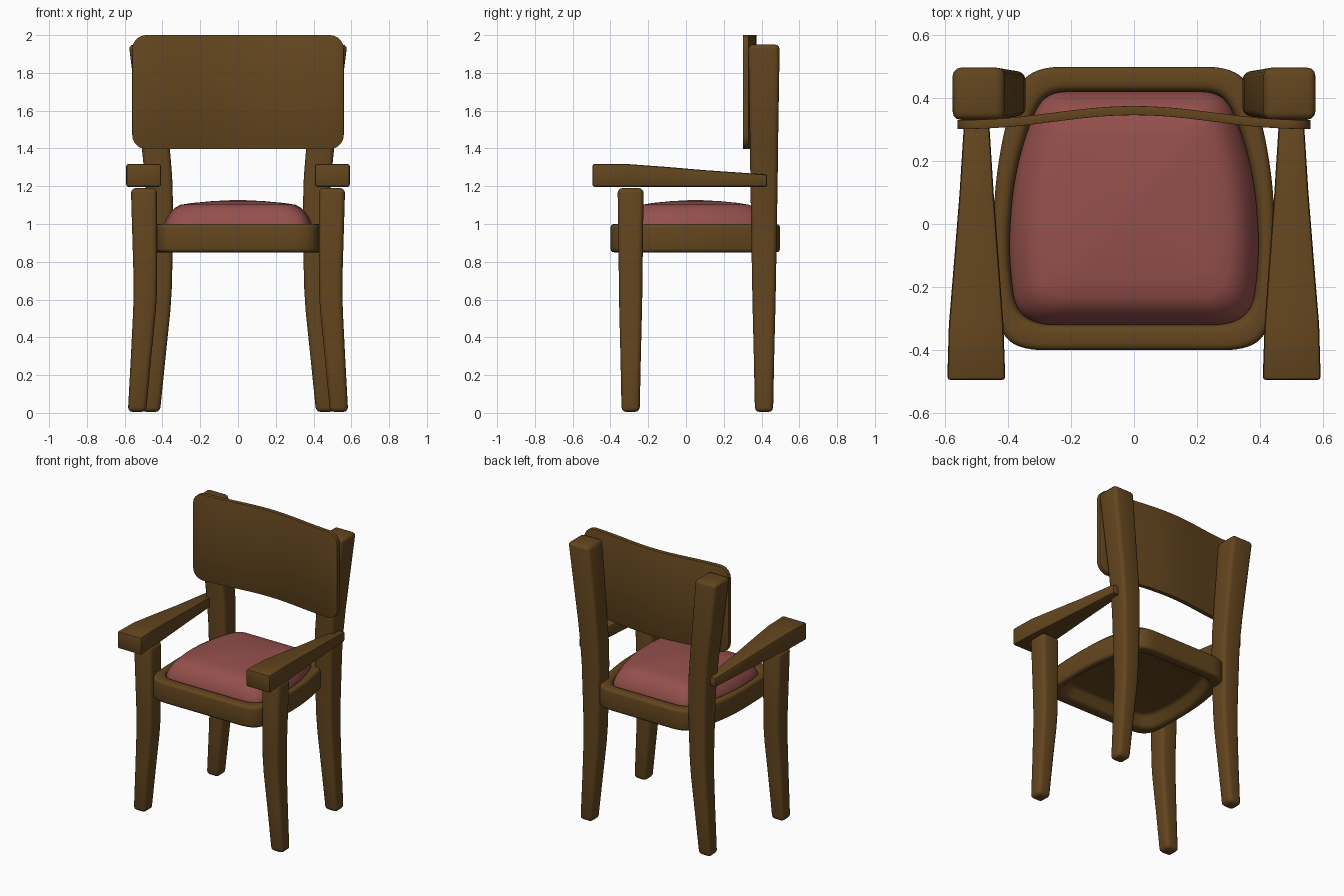
import bpy, math

if "Cube" in bpy.data.objects:
    bpy.data.objects.remove(bpy.data.objects["Cube"])


def material(name, color):
    m = bpy.data.materials.new(name)
    m.diffuse_color = color
    m.use_nodes = True
    m.node_tree.nodes["Principled BSDF"].inputs["Base Color"].default_value = m.diffuse_color
    return m


WOOD = material("wood", (0.125, 0.060, 0.013, 1))
FABRIC = material("fabric", (0.30, 0.08, 0.072, 1))


def finish(name, verts, faces, mat, bevel=0, segments=2, angle=40):
    me = bpy.data.meshes.new(name)
    me.from_pydata(verts, [], faces)
    ob = bpy.data.objects.new(name, me)
    bpy.context.collection.objects.link(ob)
    me.materials.append(mat)
    bpy.ops.object.select_all(action='DESELECT')
    ob.select_set(True)
    bpy.context.view_layer.objects.active = ob
    bpy.ops.object.mode_set(mode='EDIT')
    bpy.ops.mesh.select_all(action='SELECT')
    bpy.ops.mesh.normals_make_consistent(inside=False)
    bpy.ops.object.mode_set(mode='OBJECT')
    if bevel:
        b = ob.modifiers.new("bevel", 'BEVEL')
        b.width, b.segments, b.limit_method = bevel, segments, 'ANGLE'
        b.angle_limit = math.radians(40)
        bpy.ops.object.modifier_apply(modifier=b.name)
    bpy.ops.object.shade_smooth_by_angle(angle=math.radians(angle))
    return ob


def loft(name, rings, mat, **kw):
    """Skin a stack of equal-length rings and cap both ends."""
    n, k = len(rings[0]), len(rings)
    faces = [(r * n + i, r * n + (i + 1) % n,
              (r + 1) * n + (i + 1) % n, (r + 1) * n + i)
             for r in range(k - 1) for i in range(n)]
    faces += [tuple(range(n)), tuple(range((k - 1) * n, k * n))]
    return finish(name, [v for r in rings for v in r], faces, mat, **kw)


def leg(name, side, y, stations, bevel):
    """Bent square leg from (z, centre x, width) stations."""
    rings = [[(side * (cx + a * w / 2), y + b * w / 2, z)
              for a, b in ((-1, -1), (1, -1), (1, 1), (-1, 1))]
             for z, cx, w in stations]
    loft(name, rings, WOOD, bevel=bevel, segments=3)


# Legs and armrests, mirrored left and right
for side, tag in ((-1, "left"), (1, "right")):
    leg("front_leg_" + tag, side, -0.293,
        [(0.005, 0.535, 0.096), (0.3, 0.513, 0.108), (0.54, 0.495, 0.120),
         (0.64, 0.491, 0.124), (0.75, 0.491, 0.126), (1.19, 0.498, 0.138)], 0.025)
    leg("back_leg_" + tag, side, 0.413,
        [(0.005, 0.461, 0.096), (0.3, 0.437, 0.108), (0.54, 0.418, 0.120),
         (0.66, 0.413, 0.125), (0.8, 0.412, 0.130), (1.1, 0.414, 0.140),
         (1.25, 0.421, 0.145), (1.4, 0.435, 0.148), (1.95, 0.495, 0.166)], 0.025)
    arm = []
    for y, xi, xo, zt in ((-0.495, 0.408, 0.592, 1.318), (-0.32, 0.414, 0.587, 1.318),
                          (-0.1, 0.430, 0.569, 1.302), (0.1, 0.445, 0.553, 1.285),
                          (0.43, 0.466, 0.532, 1.262)):
        arm.append([(side * xi, y, 1.197), (side * xo, y, 1.197),
                    (side * xo, y, zt), (side * xi, y, zt)])
    loft("armrest_" + tag, arm, WOOD, bevel=0.011)


# Rounded, back-tapered seat outlines for the frame and cushion
def smooth_outline(half):
    pts = half + [(-x, y) for x, y in reversed(half)]
    for _ in range(3):
        pts = [p for a, b in zip(pts, pts[1:] + pts[:1])
               for p in ((a[0]*.75 + b[0]*.25, a[1]*.75 + b[1]*.25),
                         (a[0]*.25 + b[0]*.75, a[1]*.25 + b[1]*.75))]
    return pts


FRAME = smooth_outline([(0.2, -0.4), (0.36, -0.4), (0.43, -0.34), (0.442, -0.2),
                        (0.447, 0.05), (0.425, 0.24), (0.375, 0.44),
                        (0.30, 0.498), (0.16, 0.498)])
INNER = smooth_outline([(0.2, -0.325), (0.31, -0.325), (0.38, -0.28), (0.397, -0.17),
                        (0.403, -0.04), (0.385, 0.16), (0.325, 0.36),
                        (0.27, 0.425), (0.16, 0.425)])


def ring(outline, s, z):
    return [(x * s, 0.05 + (y - 0.05) * s, z) for x, y in outline]


# Seat frame, dished underneath and recessed on top for the cushion
loft("seat_frame", [ring(INNER, 0.9, 0.925), ring(INNER, 1, 0.85),
                    ring(FRAME, 1, 0.85), ring(FRAME, 1, 1.0),
                    ring(INNER, 1, 1.0), ring(INNER, 0.98, 0.96)],
     WOOD, bevel=0.02, segments=3)

# Domed cushion with a flattish top
loft("cushion", [ring(INNER, s * 0.985, z) for s, z in
                 ((1, 0.955), (1, 0.99), (0.965, 1.025), (0.91, 1.06), (0.85, 1.085),
                  (0.77, 1.102), (0.6, 1.112), (0.35, 1.121), (0.1, 1.126))],
     FABRIC, angle=60)

# Curved backrest board with rounded corners
W, Z0, Z1, R, N = 0.56, 1.397, 2.0, 0.075, 48
board = []
for i in range(N + 1):
    x = -W * math.cos(math.pi * i / N)
    d = max(0, abs(x) - (W - R))
    cut = R - math.sqrt(max(0, R * R - d * d))
    y = 0.301 + 0.044 * (0.5 + 0.5 * math.cos(math.pi * x / W)) ** 1.15
    t = 0.029
    board.append([(x, y, Z0 + cut), (x, y + t, Z0 + cut),
                  (x, y + t, Z1 - cut), (x, y, Z1 - cut)])
loft("backrest", board, WOOD, bevel=0.006)
